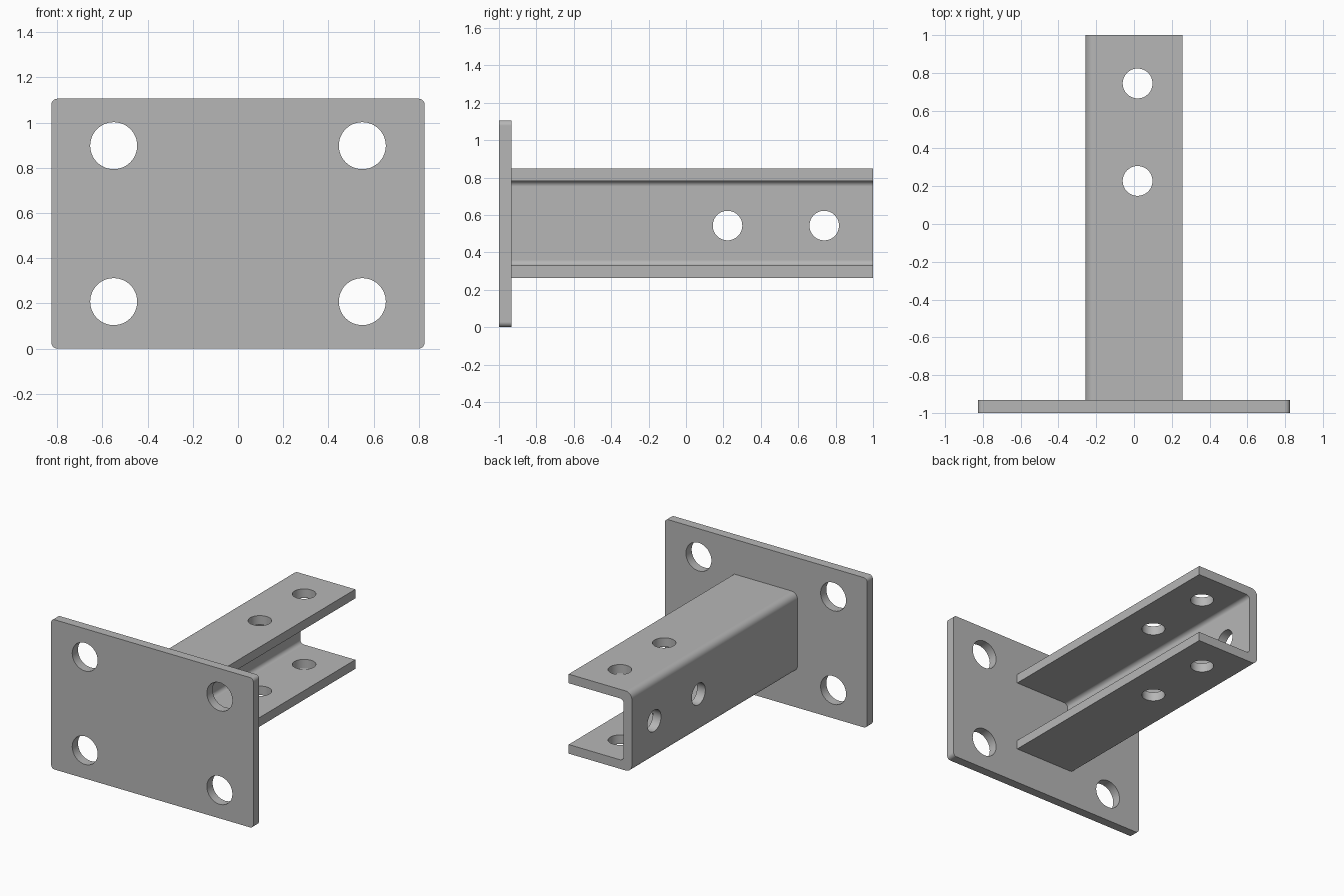
import bpy
import math
from mathutils import Vector

default = bpy.data.objects.get("Cube")
if default:
    bpy.data.objects.remove(default, do_unlink=True)

PLATE_W, PLATE_H, PLATE_T = 1.652, 1.106, 0.067
MID_Z = PLATE_H / 2
HALF_W, LOW, HIGH, WALL = 0.258, 0.262, 0.849, 0.067

steel = bpy.data.materials.new("grey steel")
steel.use_nodes = True
GREY = (0.47, 0.47, 0.47, 1)
steel.diffuse_color = GREY
steel.node_tree.nodes["Principled BSDF"].inputs["Base Color"].default_value = GREY


def rounded(corners, steps=8):
    """Outline from (x, z, radius) corners, filleting those with a radius."""
    points = []
    for i, (x, z, r) in enumerate(corners):
        p = Vector((x, z))
        if r == 0:
            points.append(p)
            continue
        a = (Vector(corners[i - 1][:2]) - p).normalized()
        b = (Vector(corners[(i + 1) % len(corners)][:2]) - p).normalized()
        centre = p + (a + b) * r
        for k in range(steps + 1):
            t = k / steps * math.pi / 2
            points.append(centre - b * r * math.cos(t) - a * r * math.sin(t))
    return points


def extrude_profile(name, points, y0, y1):
    """Solid made by sweeping an x-z outline along y."""
    n = len(points)
    verts = [(p.x, y, p.y) for y in (y0, y1) for p in points]
    faces = [list(range(n)), list(range(2 * n - 1, n - 1, -1))]
    faces += [(i, i + n, (i + 1) % n + n, (i + 1) % n) for i in range(n)]
    mesh = bpy.data.meshes.new(name)
    mesh.from_pydata(verts, [], faces)
    mesh.materials.append(steel)
    obj = bpy.data.objects.new(name, mesh)
    bpy.context.collection.objects.link(obj)
    return obj


def drill(obj, location, radius, depth, rotation=(0, 0, 0)):
    """Cut one round hole and discard the cutter."""
    bpy.ops.mesh.primitive_cylinder_add(vertices=48, radius=radius, depth=depth,
                                        location=location, rotation=rotation)
    cutter = bpy.context.object
    cutter.hide_render = True
    cutter.data.materials.append(steel)
    cut = obj.modifiers.new("hole", 'BOOLEAN')
    cut.operation = 'DIFFERENCE'
    cut.solver = 'EXACT'
    cut.object = cutter
    bpy.context.view_layer.objects.active = obj
    bpy.ops.object.modifier_apply(modifier=cut.name)
    bpy.data.objects.remove(cutter, do_unlink=True)


def finish(obj):
    """Smooth the fillets and hole walls, keeping flat faces flat."""
    bpy.ops.object.select_all(action='DESELECT')
    obj.select_set(True)
    bpy.context.view_layer.objects.active = obj
    bpy.ops.object.shade_smooth_by_angle(angle=math.radians(30))
    weighted = obj.modifiers.new("flat face normals", 'WEIGHTED_NORMAL')
    weighted.keep_sharp = True


# Mounting plate with rounded corners and four bolt holes
w, r = PLATE_W / 2, 0.028
plate = extrude_profile("mounting_plate", rounded(
    [(-w, 0, r), (w, 0, r), (w, PLATE_H, r), (-w, PLATE_H, r)]),
    -1, -1 + PLATE_T)
for sx in (-1, 1):
    for sz in (-1, 1):
        drill(plate, (sx * 0.55, -1, MID_Z + sz * 0.345), 0.104, 0.5,
              (math.pi / 2, 0, 0))
finish(plate)

# Channel arm: web on the right, open towards the left
inner = -HALF_W + WALL
arm = extrude_profile("channel_arm", rounded([
    (-HALF_W, LOW, 0.05), (HALF_W, LOW, 0), (HALF_W, LOW + WALL, 0),
    (inner, LOW + WALL, 0.03), (inner, HIGH - WALL, 0.03),
    (HALF_W, HIGH - WALL, 0), (HALF_W, HIGH, 0), (-HALF_W, HIGH, 0.05)]),
    -1 + PLATE_T, 1)

# Holes through both flanges, then through the web
for y in (0.228, 0.744):
    drill(arm, (0.019, y, MID_Z), 0.079, 1)
for y in (0.222, 0.739):
    drill(arm, (-HALF_W, y, 0.543), 0.079, 0.3, (0, math.pi / 2, 0))
finish(arm)
